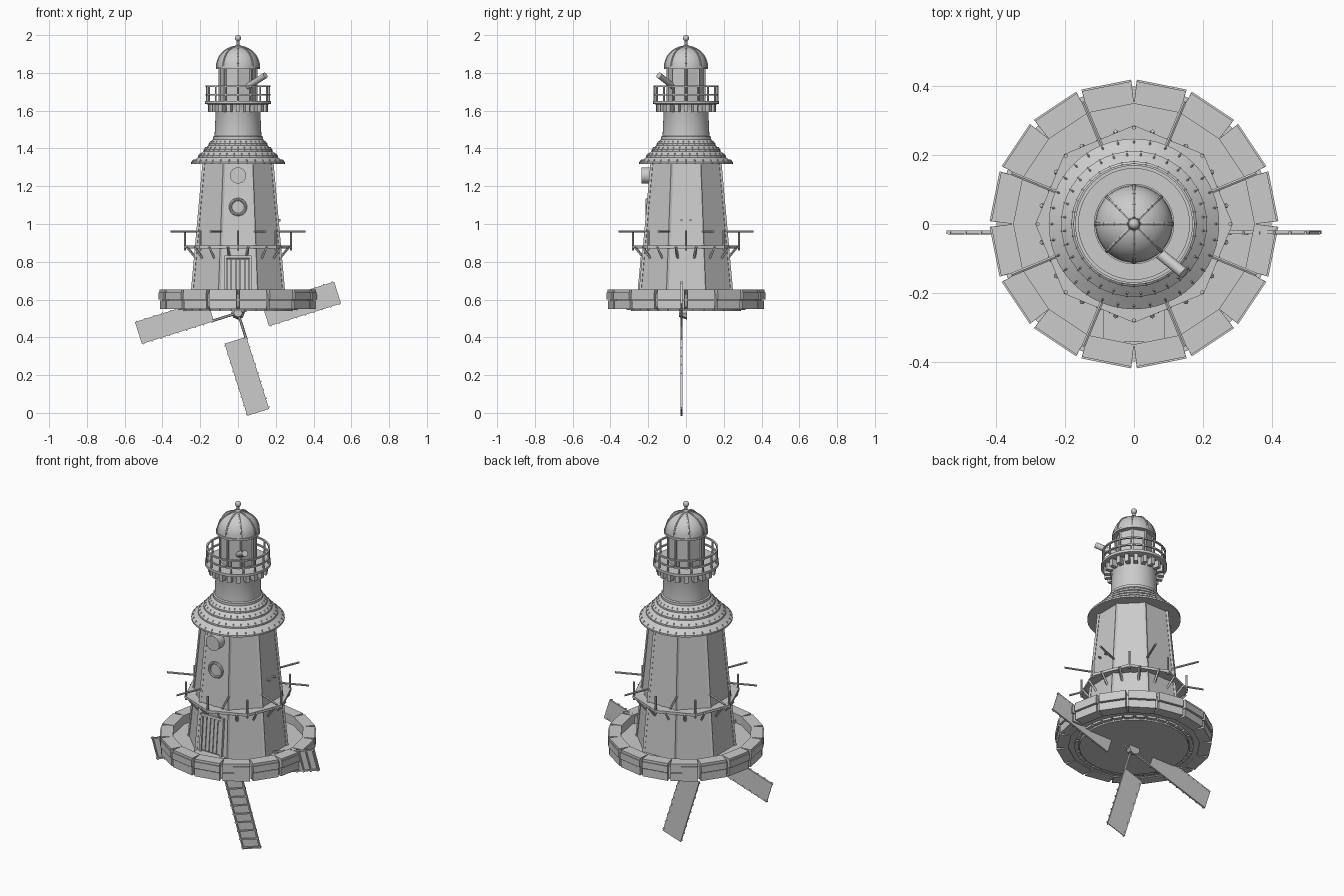
import bpy, bmesh, math
from math import sin, cos, pi, radians
from mathutils import Vector, Matrix

if "Cube" in bpy.data.objects:
    bpy.data.objects.remove(bpy.data.objects["Cube"])

grey = bpy.data.materials.new("light grey")
grey.use_nodes = True
grey.diffuse_color = (0.6, 0.6, 0.6, 1)
grey.node_tree.nodes["Principled BSDF"].inputs["Base Color"].default_value = (0.6, 0.6, 0.6, 1)


def polar(r, a, z):
    return Vector((r * cos(a), r * sin(a), z))


def ring(n, offset=0.0):
    return [2 * pi * (i + offset) / n for i in range(n)]


def finish(name, bm, smooth=False):
    bmesh.ops.recalc_face_normals(bm, faces=bm.faces)
    mesh = bpy.data.meshes.new(name)
    bm.to_mesh(mesh)
    bm.free()
    mesh.materials.append(grey)
    ob = bpy.data.objects.new(name, mesh)
    bpy.context.collection.objects.link(ob)
    if smooth:
        bpy.ops.object.select_all(action="DESELECT")
        ob.select_set(True)
        bpy.context.view_layer.objects.active = ob
        bpy.ops.object.shade_smooth_by_angle(angle=radians(35))
    return ob


def lathe(name, profile, n=48, offset=0.0, smooth=True):
    """Solid of revolution from (radius, height) pairs, capped at both ends."""
    bm = bmesh.new()
    loops = [[bm.verts.new(polar(r, a, z)) for a in ring(n, offset)] for r, z in profile]
    for lo, hi in zip(loops, loops[1:]):
        for i in range(n):
            j = (i + 1) % n
            bm.faces.new((lo[i], lo[j], hi[j], hi[i]))
    bm.faces.new(loops[0])
    bm.faces.new(loops[-1])
    return finish(name, bm, smooth)


def band(name, r0, r1, z0, z1, n=48, offset=0.0):
    """Flat ring with a rectangular section."""
    bm = bmesh.new()
    section = ((r0, z0), (r1, z0), (r1, z1), (r0, z1))
    loops = [[bm.verts.new(polar(r, a, z)) for r, z in section] for a in ring(n, offset)]
    for i in range(n):
        a, b = loops[i], loops[(i + 1) % n]
        for k in range(4):
            m = (k + 1) % 4
            bm.faces.new((a[k], b[k], b[m], a[m]))
    return finish(name, bm, n > 16)


def rod(bm, p, q, r, n=6, r2=None):
    p, q = Vector(p), Vector(q)
    rot = (q - p).to_track_quat("Z", "Y").to_matrix().to_4x4()
    bmesh.ops.create_cone(bm, cap_ends=True, segments=n, radius1=r, radius2=r if r2 is None else r2,
                          depth=(q - p).length, matrix=Matrix.Translation((p + q) / 2) @ rot)


def box(bm, centre, size, turn=None):
    m = Matrix.Translation(centre) @ (turn or Matrix()) @ Matrix.Diagonal((*size, 1))
    bmesh.ops.create_cube(bm, size=1, matrix=m)


def rods(name, pairs, r, n=6):
    bm = bmesh.new()
    for p, q in pairs:
        rod(bm, p, q, r, n)
    return finish(name, bm, n > 8)


# Round base and its rim of stone blocks
lathe("base_floor", [(0.29, 0.54), (0.29, 0.555), (0.375, 0.555), (0.375, 0.6), (0.2, 0.6)], 48)
bm = bmesh.new()
step = 2 * pi / 16
for a in ring(16, 0.5):
    for r_out, z0, z1 in ((0.408, 0.55, 0.595), (0.415, 0.6, 0.638), (0.41, 0.638, 0.652)):
        verts = []
        for z in (z0, z1):
            verts += [bm.verts.new(polar(r, a + s * w, z)) for r, s, w in (
                (0.35, -1, step / 2), (r_out + 0.005, -1, step * 0.45),
                (r_out + 0.005, 1, step * 0.45), (0.35, 1, step / 2))]
        bm.faces.new(verts[:4])
        bm.faces.new(verts[4:])
        for k in range(4):
            m = (k + 1) % 4
            bm.faces.new((verts[k], verts[m], verts[m + 4], verts[k + 4]))
finish("rim_blocks", bm)
band("rim_joint", 0.36, 0.4, 0.56, 0.63, 16)
bm = bmesh.new()
for a in ring(32):
    box(bm, polar(0.305, a, 0.55), (0.02, 0.05, 0.012), Matrix.Rotation(a, 4, "Z"))
finish("underside_blocks", bm)

# Eight-sided tapering tower with corner battens
TOP, FOOT = (0.195, 1.32), (0.265, 0.6)


def wall(z):
    t = (z - FOOT[1]) / (TOP[1] - FOOT[1])
    return FOOT[0] + t * (TOP[0] - FOOT[0])


lathe("tower_wall", [FOOT, TOP], 8, 0.5, False)
rods("corner_battens", [(polar(wall(0.6), a, 0.6), polar(wall(1.32), a, 1.32)) for a in ring(8, 0.5)], 0.009, 4)

# Plank door with frame and doorstep
flat = cos(pi / 8)
lean = math.atan2((FOOT[0] - TOP[0]) * flat, TOP[1] - FOOT[1])
tilt = Matrix.Rotation(-lean, 4, "X")
bm = bmesh.new()
for i in range(5):
    box(bm, (0.024 * (i - 2), -wall(0.72) * flat - 0.003, 0.72), (0.02, 0.012, 0.19), tilt)
finish("door_planks", bm)
bm = bmesh.new()
for s in (-1, 1):
    box(bm, (s * 0.066, -wall(0.72) * flat - 0.004, 0.72), (0.012, 0.022, 0.22), tilt)
box(bm, (0, -wall(0.825) * flat - 0.004, 0.825), (0.144, 0.022, 0.014), tilt)
finish("door_frame", bm)
bm = bmesh.new()
box(bm, (0, -0.293, 0.608), (0.18, 0.1, 0.02))
finish("doorstep", bm)

# Porthole and drum lamp on the front
y = -wall(1.09) * flat
bm = bmesh.new()
rod(bm, (0, y + 0.02, 1.09), (0, y - 0.005, 1.09), 0.036, 24)
finish("porthole_glass", bm, True)
bpy.ops.mesh.primitive_torus_add(major_radius=0.04, minor_radius=0.008, major_segments=32, minor_segments=8,
                                 location=(0, y - 0.005, 1.09), rotation=(pi / 2, 0, 0))
frame = bpy.context.object
frame.name = "porthole_frame"
frame.data.materials.append(grey)
bpy.ops.object.shade_smooth_by_angle()
rods("drum_lamp", [((0, -0.17, 1.257), (0, -0.235, 1.257))], 0.043, 24)

# Lower gallery: deck, braces, posts and outward poles
band("lower_deck", 0.225, 0.287, 0.87, 0.885, 8)
rods("deck_braces", [(polar(0.275, a, 0.878), polar(wall(0.82) * 0.93, a, 0.82)) for a in ring(16, 0.5)], 0.007, 4)
rods("lower_posts", [(polar(0.28, a, 0.86), polar(0.28, a, 0.965)) for a in ring(8)], 0.006)
rods("outward_poles", [(polar(0.2, a, 0.96), polar(0.385, a, 0.96)) for a in ring(8, 0.5)], 0.006)
rods("wall_hooks", [((0.19, y, 1.02), (0.225, y, 1.02)) for y in (-0.025, 0.025)], 0.006)

# Shingled skirt roof
tiers = [(0.248, 1.318), (0.212, 1.352), (0.182, 1.385), (0.156, 1.416), (0.13, 1.45)]
profile = [(0.18, 1.318)]
for (r0, z0), (r1, z1) in zip(tiers, tiers[1:]):
    profile += [(r0, z0), (r0, z0 + 0.01), (r1 - 0.004, z1 + 0.003)]
lathe("skirt_roof", profile, 48)
bm = bmesh.new()
for k, ((r0, z0), (r1, z1)) in enumerate(zip(tiers, tiers[1:])):
    for a in ring(32, 0.5 * (k % 2)):
        rod(bm, polar(r0 - 0.001, a, z0 + 0.002), polar(r0 - 0.012, a, z0 + 0.022), 0.003, 4)
finish("shingle_ridges", bm)

# Neck, corbels and upper gallery
lathe("neck", [(0.132, 1.44), (0.132, 1.462), (0.124, 1.466), (0.118, 1.6), (0.135, 1.64)])
bm = bmesh.new()
for a in ring(20):
    box(bm, polar(0.142, a, 1.617), (0.035, 0.022, 0.05), Matrix.Rotation(a, 4, "Z"))
finish("corbels", bm)
lathe("upper_deck", [(0.155, 1.632), (0.176, 1.637), (0.176, 1.652), (0.1, 1.652)])
rods("upper_posts", [(polar(0.166, a, 1.64), polar(0.166, a, 1.73)) for a in ring(16)], 0.005)
for name, z in (("middle_rail", 1.685), ("top_rail", 1.728)):
    band(name, 0.161, 0.171, z - 0.004, z + 0.004)

# Lantern room, ribbed dome and finial
lathe("lantern_room", [(0.096, 1.645), (0.096, 1.835)], 8, 0, False)
rods("lantern_mullions", [(polar(0.096, a, 1.65), polar(0.096, a, 1.83)) for a in ring(8)], 0.007)
arc = [radians(d) for d in range(0, 86, 10)]
dome = [(0.112 * cos(t), 1.832 + 0.108 * sin(t)) for t in arc]
lathe("dome", [(0.105, 1.82), (0.117, 1.82), (0.117, 1.832)] + dome)
rods("dome_ribs", [(polar(r0, a, z0), polar(r1, a, z1)) for a in ring(8)
                   for (r0, z0), (r1, z1) in zip(dome, dome[1:])], 0.005)
lathe("finial_stem", [(0.02, 1.93), (0.016, 1.945), (0.007, 1.95), (0.007, 1.98)], 16)
bm = bmesh.new()
bmesh.ops.create_uvsphere(bm, u_segments=16, v_segments=10, radius=0.016, matrix=Matrix.Translation((0, 0, 1.984)))
finish("finial_ball", bm, True)
rods("spyglass", [((0.03, -0.05, 1.715), (0.145, -0.143, 1.787))], 0.016, 16)

# Four ladder-like sails turning below the base
HUB = Vector((0, -0.024, 0.53))
bm = bmesh.new()
rod(bm, HUB + Vector((0, 0.03, 0)), HUB - Vector((0, 0.012, 0)), 0.036, 8, 0.022)
finish("sail_hub", bm)
for i in range(4):
    a = radians(17.5 + 90 * i)
    d, side = Vector((cos(a), 0, sin(a))), Vector((sin(a), 0, -cos(a)))
    turn = Matrix((d, Vector((0, 1, 0)), side)).transposed().to_4x4()
    at = lambda u, v, y=0.0: HUB + d * u + side * v + Vector((0, y, 0))
    bm = bmesh.new()
    rod(bm, at(0, 0), at(0.14, 0), 0.007)
    box(bm, at(0.335, 0.055, 0.003), (0.4, 0.003, 0.115), turn)
    for v in (0, 0.113):
        box(bm, at(0.335, v), (0.4, 0.01, 0.008), turn)
    for k in range(9):
        box(bm, at(0.145 + 0.0475 * k, 0.056, -0.002), (0.007, 0.008, 0.13), turn)
    finish("sail_%d" % (i + 1), bm)
